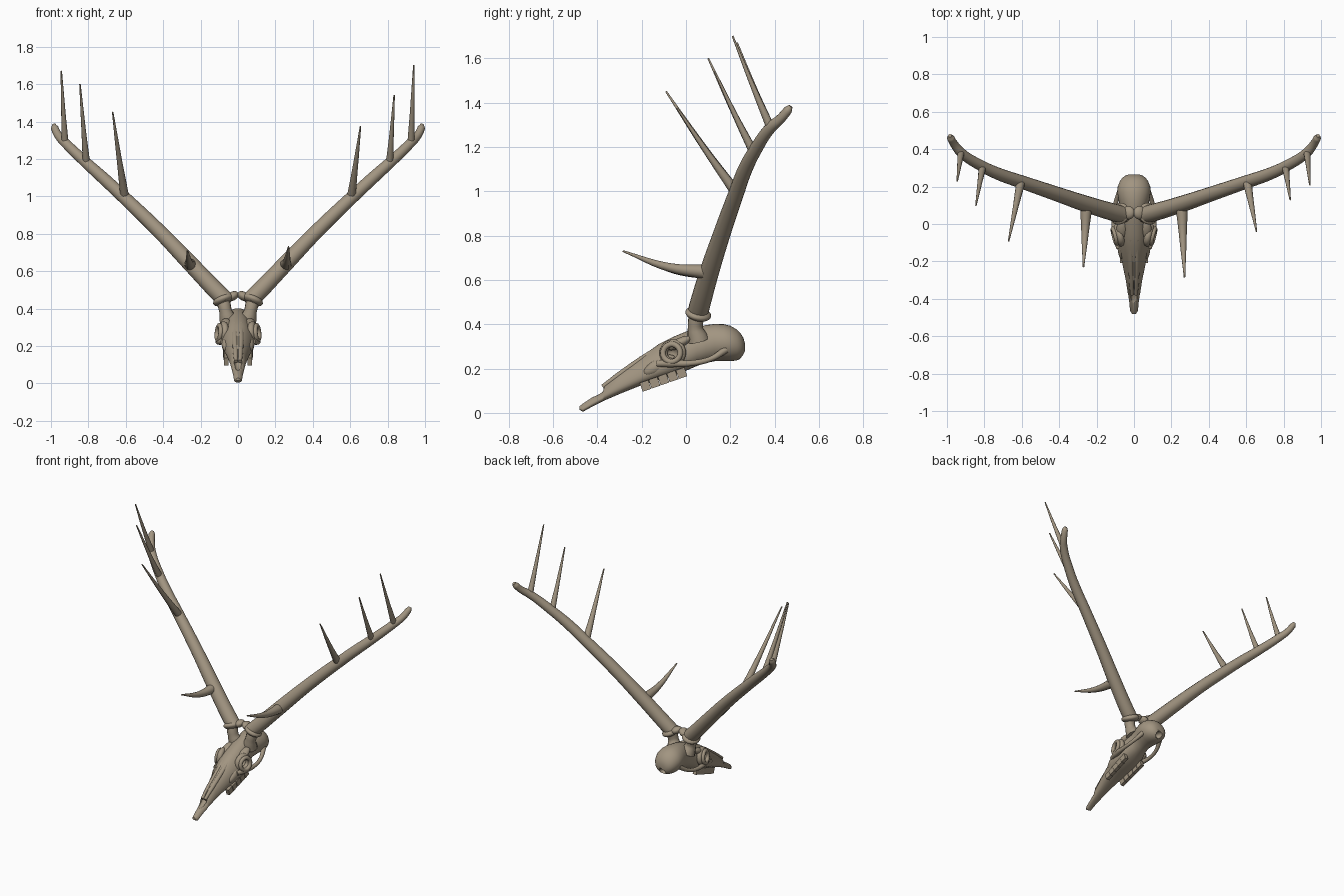
import bpy, bmesh, math
from mathutils import Vector

cube = bpy.data.objects.get("Cube")
if cube:
    bpy.data.objects.remove(cube, do_unlink=True)

bone = bpy.data.materials.new("weathered bone")
bone.use_nodes = True
COLOR = (0.36, 0.30, 0.22, 1)
bone.diffuse_color = COLOR
bone.node_tree.nodes["Principled BSDF"].inputs["Base Color"].default_value = COLOR


def finish(ob, name, angle=50):
    ob.name = name
    ob.data.materials.clear()
    ob.data.materials.append(bone)
    bpy.ops.object.select_all(action='DESELECT')
    ob.select_set(True)
    bpy.context.view_layer.objects.active = ob
    bpy.ops.object.shade_smooth_by_angle(angle=math.radians(angle))
    return ob


def tube(name, points, sides=4):
    """Smooth tapered tube through (x, y, z, radius) points."""
    cu = bpy.data.curves.new(name, 'CURVE')
    cu.dimensions = '3D'
    cu.bevel_depth = 1
    cu.bevel_resolution = sides
    cu.resolution_u = 6
    cu.use_fill_caps = True
    sp = cu.splines.new('BEZIER')
    sp.bezier_points.add(len(points) - 1)
    for bp, (x, y, z, r) in zip(sp.bezier_points, points):
        bp.co = (x, y, z)
        bp.radius = r
        bp.handle_left_type = bp.handle_right_type = 'AUTO'
    ob = bpy.data.objects.new(name, cu)
    bpy.context.collection.objects.link(ob)
    bpy.ops.object.select_all(action='DESELECT')
    ob.select_set(True)
    bpy.context.view_layer.objects.active = ob
    bpy.ops.object.convert(target='MESH')
    return finish(bpy.context.object, name)


def aim(axis):
    return Vector(axis).to_track_quat('Z', 'Y').to_euler()


def ball(name, loc, scale, rot=(0, 0, 0)):
    bpy.ops.mesh.primitive_uv_sphere_add(segments=24, ring_count=14, location=loc, rotation=rot)
    ob = bpy.context.object
    ob.scale = scale
    return finish(ob, name)


def ring(name, loc, axis, major, minor):
    bpy.ops.mesh.primitive_torus_add(major_segments=28, minor_segments=10, location=loc,
                                     rotation=aim(axis), major_radius=major, minor_radius=minor)
    return finish(bpy.context.object, name)


# Skull: lofted cross-sections (y, top, bottom, half width)
sections = [(-.48, .03, .014, .01), (-.465, .042, .005, .02), (-.42, .072, .03, .024),
            (-.376, .1, .052, .03), (-.368, .13, .056, .032), (-.30, .185, .085, .042),
            (-.2, .255, .125, .062), (-.12, .312, .15, .082), (-.06, .342, .165, .086),
            (0, .367, .19, .08), (.05, .385, .212, .07), (.09, .396, .225, .073),
            (.13, .401, .233, .083), (.17, .4, .234, .089), (.2, .393, .233, .087),
            (.23, .376, .237, .075), (.247, .358, .245, .062), (.258, .34, .256, .047),
            (.265, .318, .272, .027)]
N = 32
bm = bmesh.new()
rows = []
for y, top, bot, w in sections:
    face = min(1, max(0, (.09 - y) / .12))   # snout is boxy, braincase is round
    row = []
    for i in range(N):
        a = 2 * math.pi * i / N
        c, s = math.cos(a), math.sin(a)
        x = w * math.copysign(abs(c) ** (1 - .2 * face), c) * (1 - .3 * face * s)
        z = (top + bot) / 2 + (top - bot) / 2 * math.copysign(abs(s) ** (1 - .1 * face), s)
        row.append(bm.verts.new((x, y, z)))
    rows.append(row)
for a, b in zip(rows, rows[1:]):
    for i in range(N):
        j = (i + 1) % N
        bm.faces.new((a[i], a[j], b[j], b[i]))
bm.faces.new(rows[0])
bm.faces.new(rows[-1])
bmesh.ops.recalc_face_normals(bm, faces=bm.faces[:])
me = bpy.data.meshes.new("skull")
bm.to_mesh(me)
bm.free()
skull = bpy.data.objects.new("skull", me)
bpy.context.collection.objects.link(skull)

# Hollows for the eyes, nose and spine opening
cutters = [ball("eye_cutter", (s * .1, -.068, .268), (.055, .036, .036)) for s in (1, -1)]
cutters.append(ball("nose_cutter", (0, -.39, .105), (.022, .055, .026), (.5, 0, 0)))
cutters.append(ball("spine_cutter", (0, .255, .262), (.024, .035, .022)))
for cut in cutters:
    cut.hide_render = True
    cut.hide_set(True)
    mod = skull.modifiers.new(cut.name, 'BOOLEAN')
    mod.object = cut
    mod.solver = 'EXACT'
finish(skull, "skull", 45)

# Antler tine bases (x, y, z, radius) and their tips on each side
tine_bases = [(.255, .10, .635, .033), (.605, .225, .995, .024),
              (.81, .305, 1.175, .02), (.925, .38, 1.29, .019)]
tine_tips = {1: [(.27, -.285, .73), (.655, -.04, 1.375), (.835, .13, 1.54), (.94, .21, 1.70)],
             -1: [(.27, -.23, .71), (.67, -.09, 1.45), (.845, .10, 1.60), (.945, .23, 1.67)]}
tine_names = ["brow_tine", "middle_tine", "upper_tine", "top_tine"]

for s, side in ((1, "left"), (-1, "right")):
    # Eye socket, cheek arch, cheek bone and nasal bone
    ring(side + "_eye_socket", (s * .08, -.06, .27), (s, -.25, .1), .043, .019)
    ring(side + "_eye_rim", (s * .102, -.065, .27), (s, -.25, .1), .04, .013)
    tube(side + "_cheek_arch", [(s * .08, -.13, .222, .014), (s * .096, -.07, .224, .019),
                                (s * .108, .02, .224, .013), (s * .098, .11, .243, .012),
                                (s * .072, .18, .285, .016)])
    ball(side + "_cheek_bone", (s * .06, -.12, .215), (.028, .08, .032), (.5, 0, 0))
    ball(side + "_brow", (s * .064, -.03, .315), (.03, .06, .022), (.45, 0, 0))
    tube(side + "_nasal_bone", [(s * .011, -.376, .118, .01), (s * .013, -.30, .172, .014),
                                (s * .016, -.2, .241, .015), (s * .016, -.08, .318, .012)])

    # Cheek teeth
    for i in range(5):
        t = i / 4
        bpy.ops.mesh.primitive_cube_add(size=1, location=(s * (.062 + .006 * t), -.183 + .163 * t,
                                                          .122 + .057 * t), rotation=(.33, 0, 0))
        tooth = bpy.context.object
        tooth.scale = (.025, .041, .042)
        bev = tooth.modifiers.new("round", 'BEVEL')
        bev.width = .01
        bev.segments = 3
        finish(tooth, f"{side}_tooth_{i + 1}")

    # Pedicle, burr and main beam
    tube(side + "_pedicle", [(s * .05, .055, .33, .05), (s * .066, .042, .385, .034),
                             (s * .08, .05, .45, .036)])
    ball(side + "_burr", (s * .078, .055, .446), (.06, .058, .027), aim((s * .35, .2, .85)))
    ball(side + "_burr_knob", (s * .03, .06, .466), (.036, .036, .024), (0, s * .5, 0))
    tube(side + "_beam", [(s * .06, .05, .44, .046), (s * .10, .06, .478, .047),
                          (s * .25, .105, .635, .044), (s * .42, .163, .812, .039),
                          (s * .61, .228, .995, .035), (s * .72, .266, 1.097, .033),
                          (s * .81, .308, 1.178, .03), (s * .925, .382, 1.287, .026),
                          (s * .96, .425, 1.325, .022), (s * .98, .46, 1.366, .02),
                          (s * .984, .472, 1.383, .01)], 6)

    # Tines bow slightly between beam and tip
    for k, (bx, by, bz, r) in enumerate(tine_bases):
        tip = Vector(tine_tips[s][k])
        base = Vector((bx, by, bz))
        mid = base.lerp(tip, .45)
        mid.z -= .022 if k == 0 else .006
        tube(f"{side}_{tine_names[k]}", [(s * base.x, base.y, base.z, r),
                                         (s * mid.x, mid.y, mid.z, r * .6),
                                         (s * tip.x, tip.y, tip.z, .004)])
